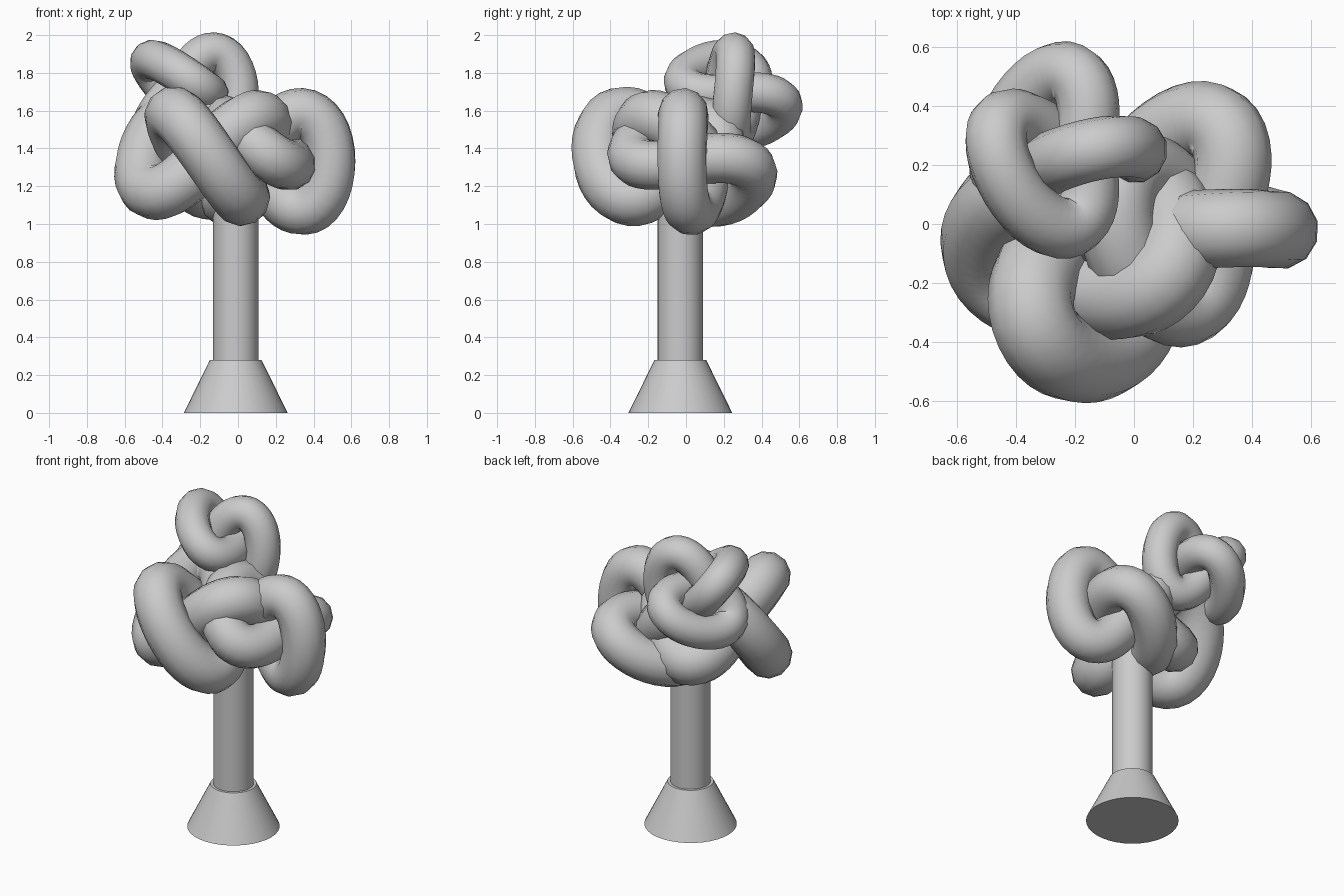
import bpy
from math import sin, cos, pi, atan
from mathutils import Vector

if "Cube" in bpy.data.objects:
    bpy.data.objects.remove(bpy.data.objects["Cube"])


def frustum(name, r1, r2, z0, z1):
    bpy.ops.mesh.primitive_cone_add(vertices=36, radius1=r1, radius2=r2, depth=z1 - z0,
                                    location=(-0.012, -0.03, (z0 + z1) / 2))
    ob = bpy.context.object
    ob.name = name
    bpy.ops.object.shade_smooth_by_angle()


def knot(name, centre, lobe, major, size, tube, rise):
    """Trefoil tube; 'lobe' points along one loop, 'major' runs across that loop,
    'rise' scales the height of the knot along its axis."""
    slope = atan(1.5 * rise)
    d = Vector(lobe).normalized()
    m = Vector(major)
    m = (m - m.dot(d) * d).normalized()
    e = m.cross(d)
    axis = sin(slope) * m + cos(slope) * e
    t = axis.cross(d)
    cu = bpy.data.curves.new(name, 'CURVE')
    cu.dimensions = '3D'
    cu.bevel_depth = tube
    cu.bevel_resolution = 4
    n = 120
    sp = cu.splines.new('POLY')
    sp.points.add(n - 1)
    for i in range(n):
        f = 2 * pi * i / n
        r = 1 + 0.5 * sin(3 * f)
        a = 2 * f - pi / 3          # a lobe tip lies at a = 0
        p = Vector(centre) + size * r * (cos(a) * d + sin(a) * t + rise * cos(3 * f) * axis)
        sp.points[i].co = (*p, 1)
    sp.use_cyclic_u = True
    sp.use_smooth = True
    ob = bpy.data.objects.new(name, cu)
    bpy.context.collection.objects.link(ob)
    bpy.ops.object.select_all(action='DESELECT')
    ob.select_set(True)
    bpy.context.view_layer.objects.active = ob
    bpy.ops.object.convert(target='MESH')
    bpy.ops.object.shade_smooth()


# base and trunk
frustum("base", 0.275, 0.137, 0, 0.28)
frustum("trunk", 0.12, 0.12, 0.02, 1.25)

# knotted crown
knot("crown_right", (0.182, 0.035, 1.33), (1, -0.18, 0), (0, 0, 1), 0.21, 0.133, 0.8)
knot("crown_left", (-0.175, -0.118, 1.37), (0.09, -1, -0.06), (-0.57, 0, 0.82), 0.228, 0.147, 0.85)
knot("crown_top", (-0.255, 0.25, 1.69), (1, 0, 0.03), (-0.03, 0.1, 1), 0.175, 0.106, 0.8)
